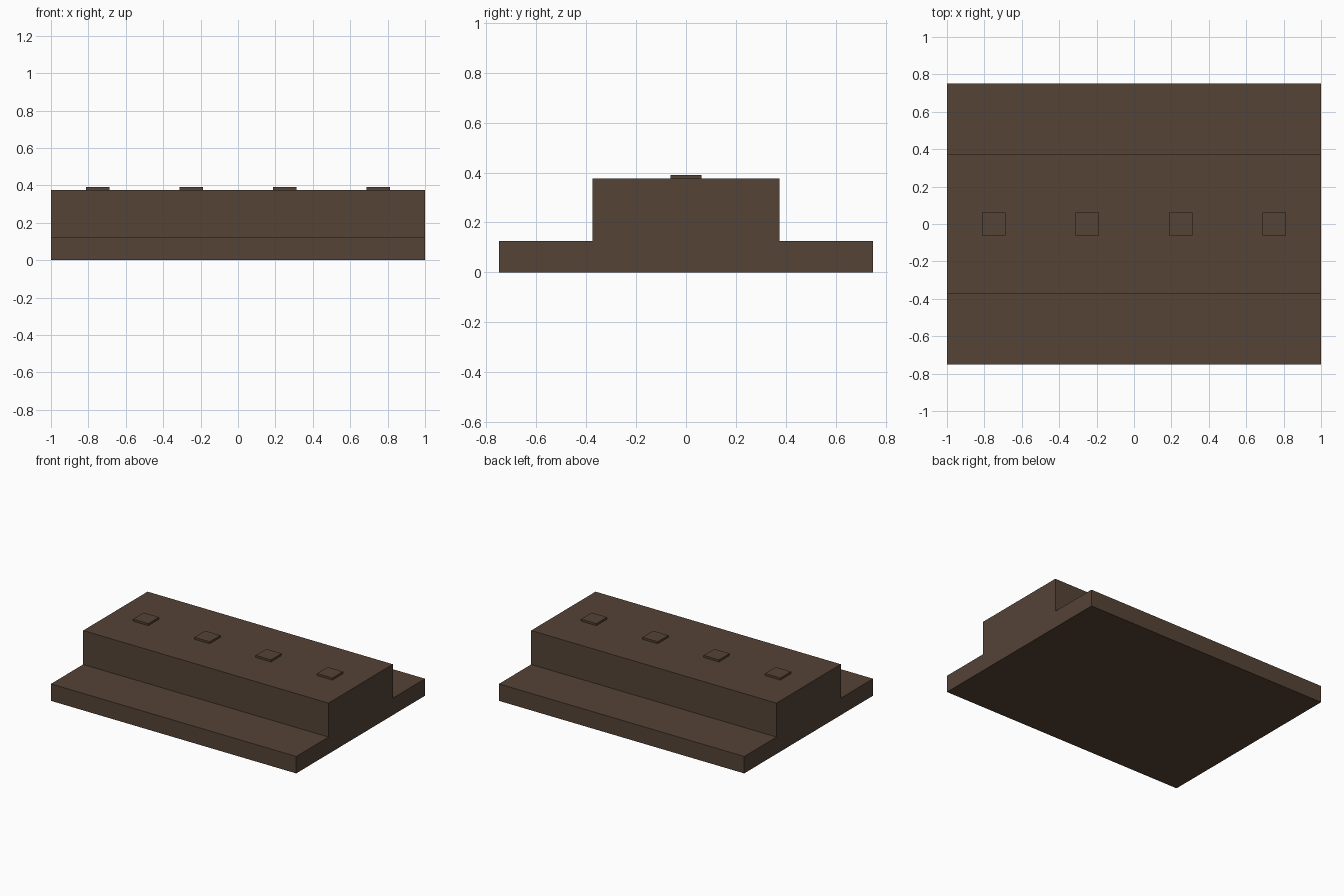
import bpy, bmesh

if "Cube" in bpy.data.objects:
    bpy.data.objects.remove(bpy.data.objects["Cube"])

brown = bpy.data.materials.new("dark_brown")
brown.diffuse_color = (0.09, 0.056, 0.037, 1)
brown.use_nodes = True
brown.node_tree.nodes["Principled BSDF"].inputs["Base Color"].default_value = brown.diffuse_color


def finish(name, bm):
    bmesh.ops.recalc_face_normals(bm, faces=bm.faces)
    mesh = bpy.data.meshes.new(name)
    bm.to_mesh(mesh)
    bm.free()
    mesh.materials.append(brown)
    obj = bpy.data.objects.new(name, mesh)
    bpy.context.collection.objects.link(obj)
    return obj


# Stepped body: half profile mirrored in y, extruded along x
half = [(0.75, 0), (0.75, 0.125), (0.375, 0.125), (0.375, 0.375)]
profile = half + [(-y, z) for y, z in reversed(half)]
bm = bmesh.new()
end = bm.faces.new([bm.verts.new((-1, y, z)) for y, z in profile])
side = bmesh.ops.extrude_face_region(bm, geom=[end])
bmesh.ops.translate(bm, vec=(2, 0, 0),
                    verts=[v for v in side["geom"] if isinstance(v, bmesh.types.BMVert)])
finish("stepped_body", bm)

# Row of small square pads on the top
SIZE, HEIGHT = 0.125, 0.015
for i in range(4):
    bm = bmesh.new()
    bmesh.ops.create_cube(bm, size=1)
    bmesh.ops.scale(bm, vec=(SIZE, SIZE, HEIGHT), verts=bm.verts)
    pad = finish(f"top_pad_{i + 1}", bm)
    pad.location = (-0.75 + 0.5 * i, 0, 0.375 + HEIGHT / 2)
